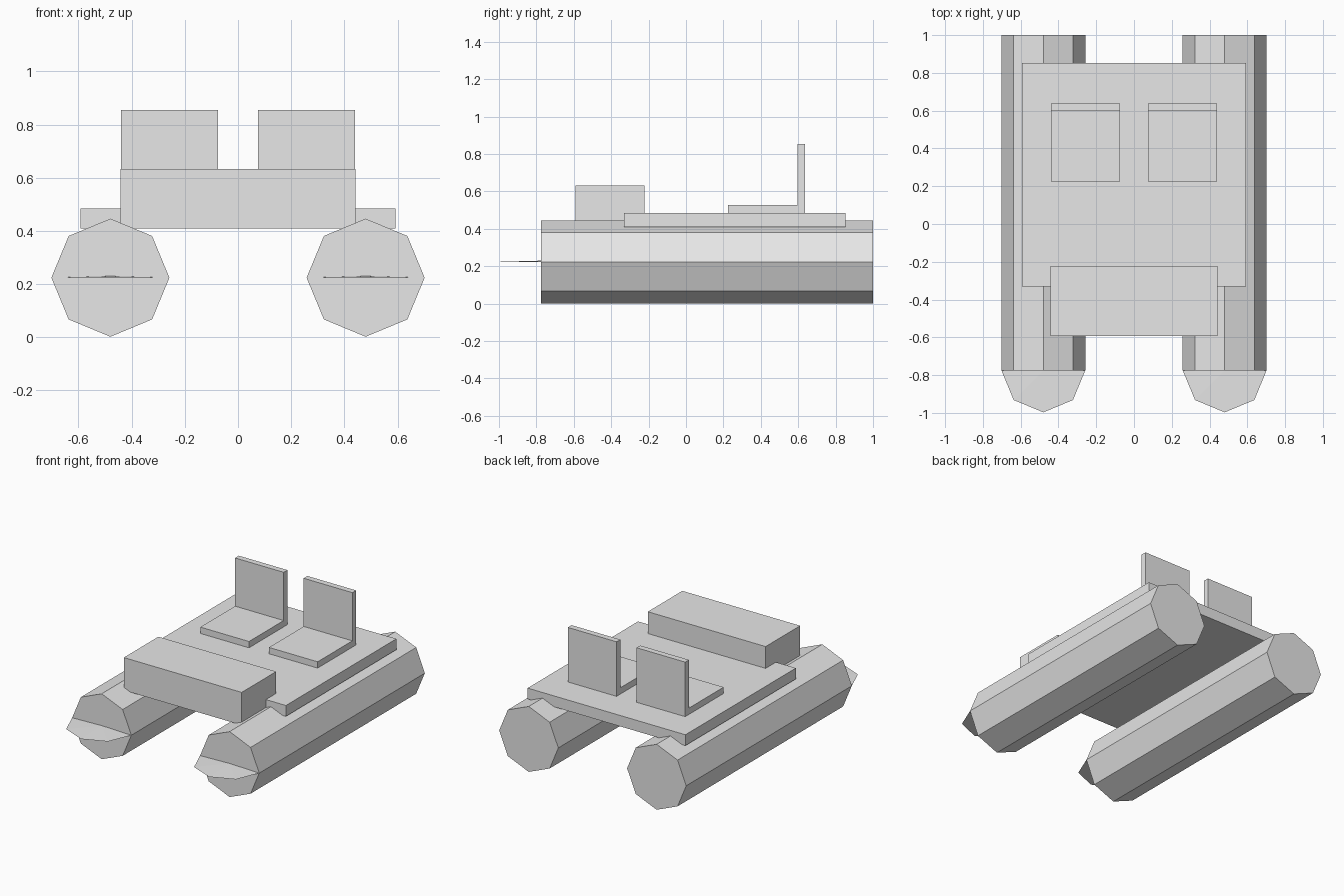
import bpy, math

if "Cube" in bpy.data.objects:
    bpy.data.objects.remove(bpy.data.objects["Cube"])

grey = bpy.data.materials.new("light_grey")
grey.diffuse_color = (0.8, 0.8, 0.8, 1)
grey.use_nodes = True
grey.node_tree.nodes["Principled BSDF"].inputs["Base Color"].default_value = grey.diffuse_color


def finish(name):
    obj = bpy.context.object
    obj.name = name
    obj.data.materials.append(grey)
    return obj


def box(name, x, y, z):
    """Box from (min, max) ranges on each axis."""
    bpy.ops.mesh.primitive_cube_add(size=1, location=[sum(r) / 2 for r in (x, y, z)])
    obj = finish(name)
    obj.scale = [r[1] - r[0] for r in (x, y, z)]
    bpy.ops.object.transform_apply(location=False, rotation=False, scale=True)


R, HULL_X, FRONT, BACK, MID_Z = 0.222, 0.48, -0.775, 1.0, 0.224

for side, s in (("left", -1), ("right", 1)):
    # eight-sided float lying along y
    bpy.ops.mesh.primitive_cylinder_add(
        vertices=8, radius=R, depth=BACK - FRONT,
        location=(s * HULL_X, (FRONT + BACK) / 2, MID_Z),
        rotation=(math.pi / 2, 0, 0))
    finish(side + "_float")

    # flat eight-sided plate poking out of the bow, peaked very slightly
    bpy.ops.mesh.primitive_cone_add(
        vertices=8, radius1=R, radius2=0, depth=0.006,
        location=(s * HULL_X, FRONT, MID_Z + 0.003))
    finish(side + "_bow_plate")

    # seat: cushion and backrest
    x = sorted((s * 0.075, s * 0.44))
    box(side + "_seat_cushion", x, (0.225, 0.597), (0.484, 0.527))
    box(side + "_seat_back", x, (0.597, 0.637), (0.484, 0.854))

# deck and front console
box("deck", (-0.592, 0.592), (-0.332, 0.852), (0.41, 0.484))
box("console", (-0.442, 0.442), (-0.592, -0.222), (0.41, 0.632))
